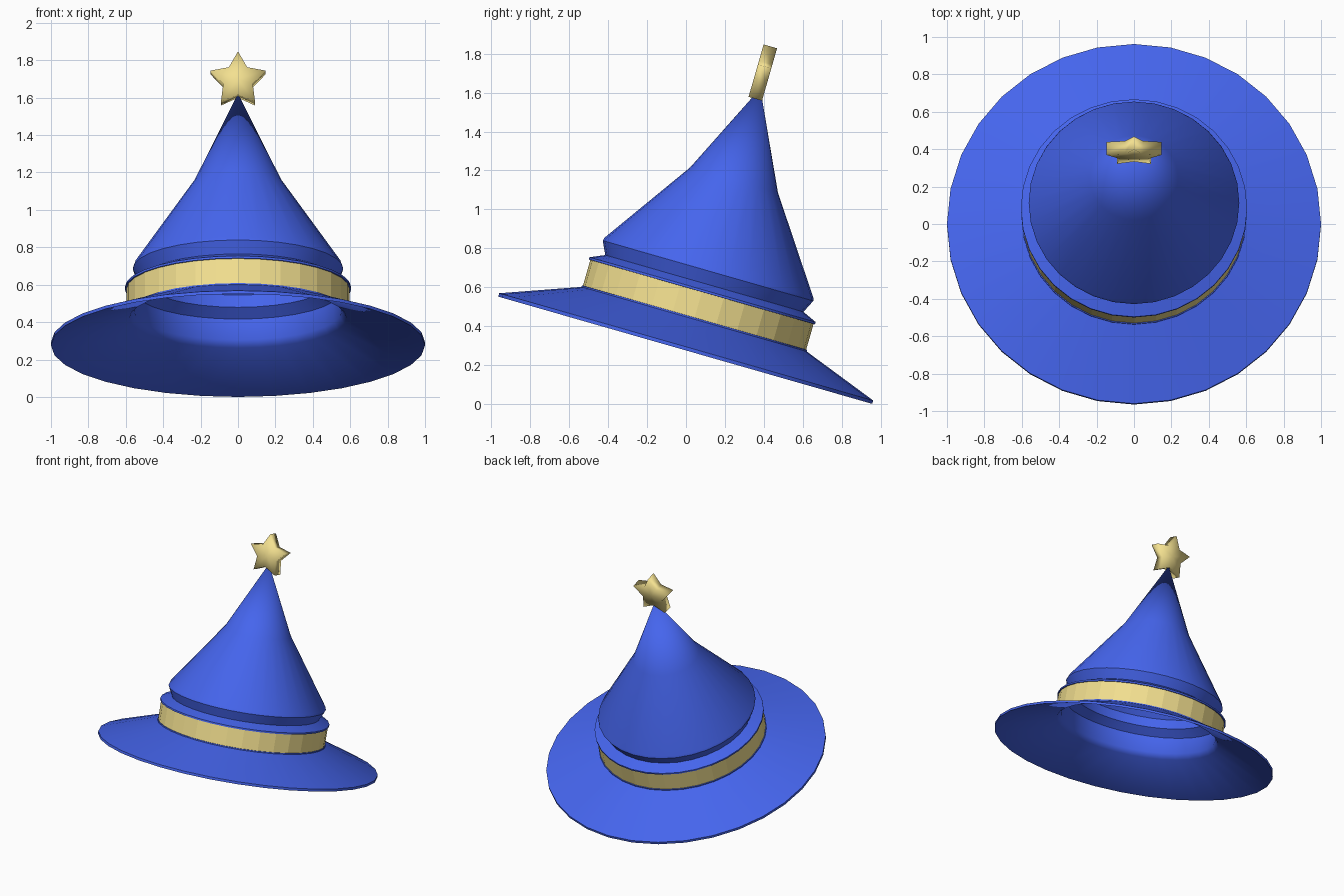
import bpy, bmesh
from math import sin, cos, pi, radians

if "Cube" in bpy.data.objects:
    bpy.data.objects.remove(bpy.data.objects["Cube"])

TILT = radians(-16)      # whole hat leans back
ORIGIN = (0, -0.004, 0.2756)
SIDES = 32


def material(name, colour):
    m = bpy.data.materials.new(name)
    m.diffuse_color = (*colour, 1)
    m.use_nodes = True
    m.node_tree.nodes["Principled BSDF"].inputs["Base Color"].default_value = m.diffuse_color
    return m


blue = material("blue_felt", (0.06, 0.13, 0.85))
gold = material("gold_trim", (0.9, 0.75, 0.28))


def finish(bm, name, mat, angle):
    bmesh.ops.remove_doubles(bm, verts=bm.verts[:], dist=1e-5)
    bmesh.ops.recalc_face_normals(bm, faces=bm.faces[:])
    mesh = bpy.data.meshes.new(name)
    bm.to_mesh(mesh)
    bm.free()
    mesh.materials.append(mat)
    ob = bpy.data.objects.new(name, mesh)
    bpy.context.collection.objects.link(ob)
    ob.location = ORIGIN
    ob.rotation_euler.x = TILT
    bpy.ops.object.select_all(action='DESELECT')
    ob.select_set(True)
    bpy.context.view_layer.objects.active = ob
    if angle:
        bpy.ops.object.shade_smooth_by_angle(angle=radians(angle))
    return ob


def lathe(name, profile, mat, angle, closed=True):
    """Revolve a (radius, height) profile around the hat axis."""
    bm = bmesh.new()
    verts = [bm.verts.new((r, 0, h)) for r, h in profile]
    pairs = list(zip(verts, verts[1:]))
    if closed:
        pairs.append((verts[-1], verts[0]))
    edges = [bm.edges.new(p) for p in pairs]
    bmesh.ops.spin(bm, geom=verts + edges, axis=(0, 0, 1), cent=(0, 0, 0),
                   angle=2 * pi, steps=SIDES, use_duplicate=False)
    bmesh.ops.dissolve_degenerate(bm, dist=1e-5, edges=bm.edges[:])
    return finish(bm, name, mat, angle)


# Brim and pointed crown: outer surface up to the tip, then the hollow inside
outer = [(1, 0), (1, 0.018), (0.602, 0.166), (0.602, 0.174), (0.575, 0.178),
         (0.575, 0.31), (0.605, 0.312), (0.605, 0.324), (0.53, 0.357),
         (0.563, 0.425), (0.558, 0.442), (0.235, 0.91), (0, 1.40)]
inner = [(0, 1.35), (0.205, 0.90), (0.525, 0.43), (0.50, 0.355),
         (0.555, 0.305), (0.555, 0.19), (0.58, 0.152)]
lathe("brim_and_crown", outer + inner, blue, 40, closed=True)

# Gold band around the crown
lathe("hat_band", [(0.597, 0.170), (0.597, 0.314), (0.572, 0.314), (0.572, 0.170)],
      gold, 0)

# Five-pointed star on the tip
bm = bmesh.new()
cw, cu, half = 1.467, -0.01, 0.036
rings, hubs = [], []
for u in (cu - half, cu + half):
    ring = []
    for i in range(10):
        r = 0.155 if i % 2 == 0 else 0.083
        a = i * pi / 5
        ring.append(bm.verts.new((r * sin(a), u, cw + r * cos(a))))
    rings.append(ring)
    hubs.append(bm.verts.new((0, u, cw)))
for i in range(10):
    j = (i + 1) % 10
    bm.faces.new((rings[0][i], rings[0][j], rings[1][j], rings[1][i]))
    for ring, hub in zip(rings, hubs):
        bm.faces.new((ring[i], ring[j], hub))
finish(bm, "tip_star", gold, 180)
